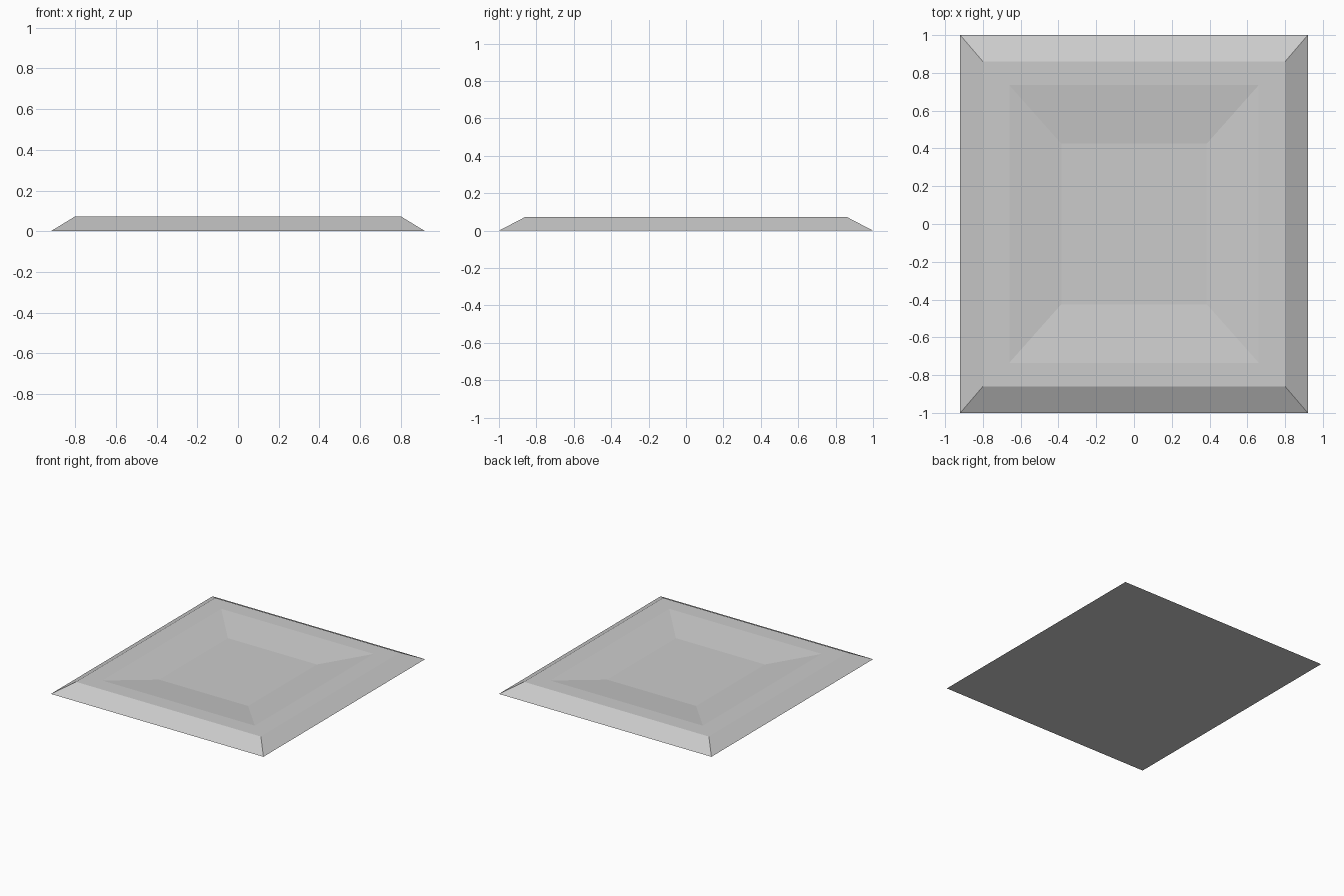
import bpy
import bmesh

cube = bpy.data.objects.get("Cube")
if cube:
    bpy.data.objects.remove(cube, do_unlink=True)

# Material
grey = bpy.data.materials.new("light grey")
grey.use_nodes = True
colour = (0.6, 0.6, 0.6, 1.0)
grey.diffuse_color = colour
grey.node_tree.nodes["Principled BSDF"].inputs["Base Color"].default_value = colour

# Rectangular loops from base edge to recess floor: half width, half depth, height
LOOPS = [
    (0.92, 1.0, 0.0),      # base
    (0.80, 0.86, 0.073),   # outer rim
    (0.66, 0.735, 0.073),  # inner rim
    (0.385, 0.425, 0.035), # recess floor
]
CORNERS = [(-1, -1), (1, -1), (1, 1), (-1, 1)]

# Tray: bevelled outside, flat rim, sloping recess, closed underside
bm = bmesh.new()
rings = [[bm.verts.new((sx * w, sy * d, z)) for sx, sy in CORNERS]
         for w, d, z in LOOPS]
for low, high in zip(rings, rings[1:]):
    for i in range(4):
        j = (i + 1) % 4
        bm.faces.new((low[i], low[j], high[j], high[i]))
bm.faces.new(rings[-1])
bm.faces.new(rings[0][::-1])
bmesh.ops.recalc_face_normals(bm, faces=bm.faces)

mesh = bpy.data.meshes.new("tray")
bm.to_mesh(mesh)
bm.free()
mesh.materials.append(grey)
tray = bpy.data.objects.new("tray", mesh)
bpy.context.collection.objects.link(tray)
